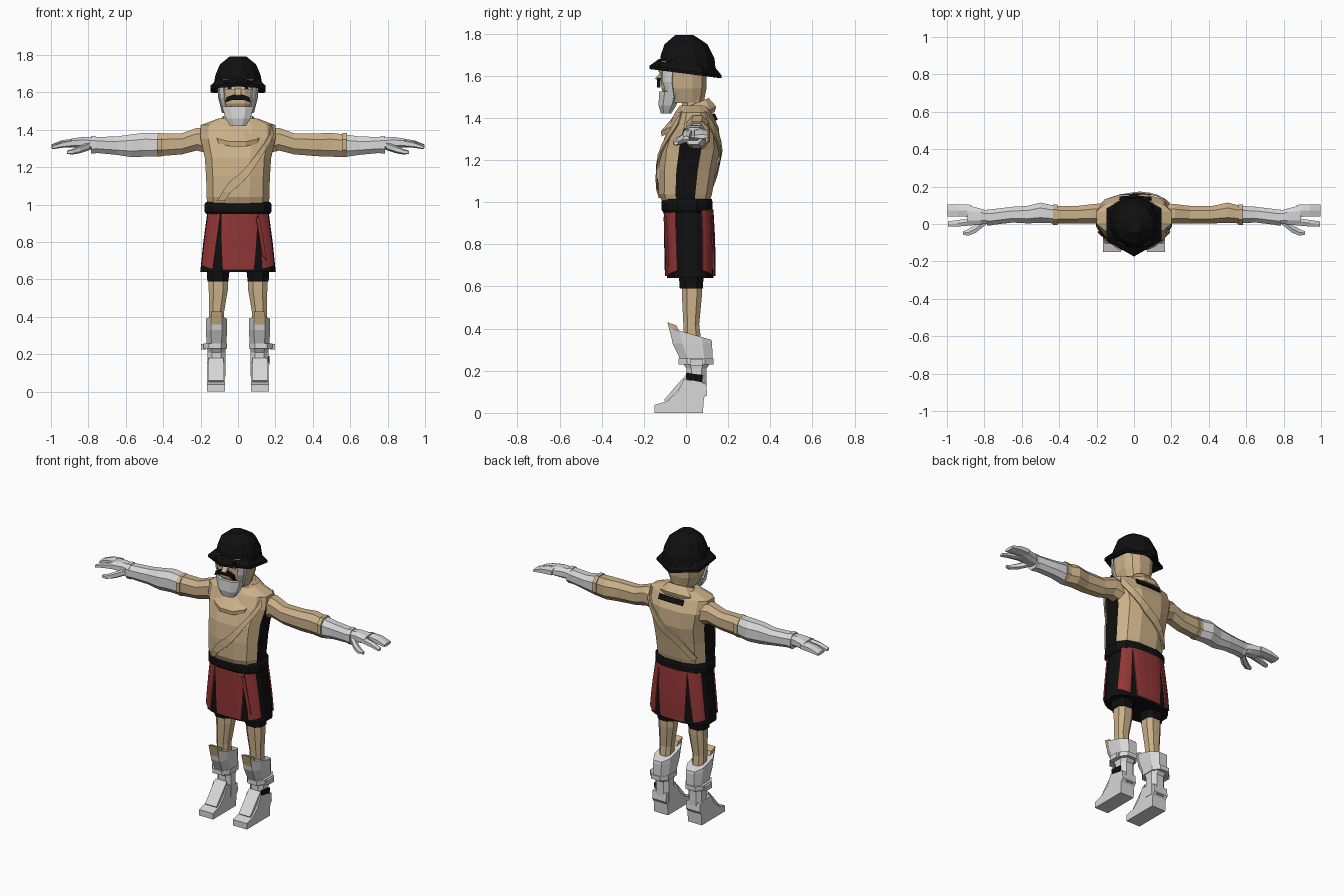
import bpy, bmesh, math
from mathutils import Vector

if "Cube" in bpy.data.objects:
    bpy.data.objects.remove(bpy.data.objects["Cube"])


def material(name, rgb):
    m = bpy.data.materials.new(name)
    m.diffuse_color = (*rgb, 1)
    m.use_nodes = True
    m.node_tree.nodes["Principled BSDF"].inputs["Base Color"].default_value = m.diffuse_color
    return m


TAN = material("tan_cloth", (0.60, 0.44, 0.25))
WHITE = material("pale_grey", (0.69, 0.69, 0.69))
BLACK = material("black", (0.005, 0.005, 0.005))
RED = material("red_cloth", (0.29, 0.037, 0.037))


def finish(name, bm, *mats):
    bmesh.ops.recalc_face_normals(bm, faces=bm.faces)
    me = bpy.data.meshes.new(name)
    bm.to_mesh(me)
    bm.free()
    for m in mats:
        me.materials.append(m)
    ob = bpy.data.objects.new(name, me)
    bpy.context.collection.objects.link(ob)
    return ob


def rounded(a, p):
    c, s = math.cos(a), math.sin(a)
    return math.copysign(abs(c) ** p, c), math.copysign(abs(s) ** p, s)


def loft(name, rings, mats, n=8, p=0.8, axis="z", rule=None):
    """Rings: (x, y, z, half width, half depth, tilt) across z or x."""
    bm = bmesh.new()
    rows = []
    for x, y, z, r1, r2, tilt in rings:
        row = []
        for i in range(n):
            c, s = rounded((i + 0.5) * math.tau / n, p)
            co = (x + r1 * c, y + r2 * s, z + tilt * s) if axis == "z" else (x, y + r1 * c, z + r2 * s)
            row.append(bm.verts.new(co))
        rows.append(row)
    for a, b in zip(rows, rows[1:]):
        for i in range(n):
            bm.faces.new((a[i], a[(i + 1) % n], b[(i + 1) % n], b[i]))
    bm.faces.new(rows[0])
    bm.faces.new(rows[-1])
    bm.normal_update()
    if rule:
        for f in bm.faces:
            f.material_index = rule(f)
    return finish(name, bm, *mats)


def prism(name, pts, lo, hi, mat, axis="x"):
    """Flat outline pushed along x (outline in y,z) or along y (outline in x,z)."""
    bm = bmesh.new()
    put = lambda k, q: (k, q[0], q[1]) if axis == "x" else (q[0], k, q[1])
    a, b = ([bm.verts.new(put(k, q)) for q in pts] for k in (lo, hi))
    bm.faces.new(a)
    bm.faces.new(b)
    for i in range(len(pts)):
        j = (i + 1) % len(pts)
        bm.faces.new((a[i], a[j], b[j], b[i]))
    return finish(name, bm, mat)


def surface(rings, a, z, p, off):
    """Point on a vertical loft at an angle and height, pushed out by off."""
    z = min(max(z, rings[0][2]), rings[-1][2])
    for lo, hi in zip(rings, rings[1:]):
        if z <= hi[2]:
            break
    t = (z - lo[2]) / (hi[2] - lo[2])
    x, y, _, r1, r2, _ = (u + (v - u) * t for u, v in zip(lo, hi))
    c, s = rounded(math.radians(a), p)
    return (x + (r1 + off) * c, y + (r2 + off) * s, z)


def panel(name, rings, corners, mat, p=0.8, off=0.008, nu=5, nv=3):
    """Cloth panel over a loft; corners are (angle, z), in order around it."""
    bm = bmesh.new()
    c = [Vector(q) for q in corners]
    grid = []
    for i in range(nu + 1):
        u = i / nu
        lo, hi = c[0].lerp(c[1], u), c[3].lerp(c[2], u)
        grid.append([bm.verts.new(surface(rings, *lo.lerp(hi, j / nv), p, off)) for j in range(nv + 1)])
    for i in range(nu):
        for j in range(nv):
            bm.faces.new((grid[i][j], grid[i + 1][j], grid[i + 1][j + 1], grid[i][j + 1]))
    ob = finish(name, bm, mat)
    mod = ob.modifiers.new("thickness", "SOLIDIFY")
    mod.thickness, mod.offset = 0.008, 0
    return ob


# Tunic with black side strips
torso = [(0, 0, 1.00, .17, .115, 0), (0, -.003, 1.04, .172, .13, 0), (0, .005, 1.15, .175, .14, 0),
         (0, .02, 1.25, .182, .145, 0), (0, .035, 1.35, .205, .125, 0), (0, .035, 1.425, .205, .09, 0),
         (0, .04, 1.46, .11, .07, 0)]
loft("tunic", torso, (TAN, BLACK), 12, .75,
     rule=lambda f: int(abs(f.normal.x) > .85 and f.calc_center_median().z < 1.3))

# Diagonal sash, front and back
panel("sash_front", torso, [(-30, 1.43), (-122, 1.02), (-108, 1.02), (-30, 1.37)], TAN, .75, .006, 8, 1)
panel("sash_back", torso, [(30, 1.43), (140, 1.06), (128, 1.04), (30, 1.36)], TAN, .75, .006, 8, 1)
panel("back_slot", torso, [(70, 1.42), (105, 1.42), (105, 1.39), (70, 1.39)], BLACK, .75, .006, 2, 1)

# Draped collar
loft("collar", [(0, .01, 1.37, .14, .13, .06), (0, .012, 1.395, .145, .135, .06),
                (0, .025, 1.43, .115, .105, .045), (0, .035, 1.465, .08, .075, .03)], (TAN,), 12, .9)

# Belt, skirt lining and red panels
loft("belt", [(0, .005, .95, .175, .115, 0), (0, .005, .965, .185, .125, 0),
              (0, .005, 1.00, .185, .125, 0), (0, .005, 1.015, .175, .12, 0)], (BLACK,), 12, .75)
skirt = [(0, .02, .64, .205, .112, 0), (0, .018, .80, .188, .114, 0), (0, .012, .97, .165, .11, 0)]
loft("skirt_lining", skirt, (BLACK,), 16, .75)
for word, s in (("front", -1), ("back", 1)):
    for part, cs in (("middle", [(58, .965), (116, .965), (107, .65), (72, .65)]),
                     ("left", [(26, .965), (58, .965), (58, .655), (24, .675)]),
                     ("right", [(116, .965), (154, .965), (156, .675), (124, .655)])):
        panel(f"skirt_{word}_{part}", skirt, [(a * s, z) for a, z in cs], RED, .75, .004)
panel("skirt_ribbon", skirt, [(-65, .93), (-58, .93), (-50, .70), (-58, .73)], RED, .75, .014, 2, 3)

# Head, neck and beard
head = [(0, 0, 1.47, .07, .085, 0), (0, -.01, 1.54, .095, .11, 0), (0, -.01, 1.67, .105, .113, 0)]
loft("head", head, (TAN,), 12, .75)
loft("neck", [(0, .035, 1.40, .075, .06, 0), (0, .035, 1.54, .06, .055, 0)], (TAN,))
loft("beard", [(0, -.095, 1.42, .045, .026, 0), (0, -.088, 1.46, .07, .045, 0),
               (0, -.075, 1.525, .09, .056, .0)], (WHITE,), 8, .8)
prism("nose", [(-.11, 1.63), (-.148, 1.585), (-.11, 1.575)], -.016, .016, TAN)
prism("moustache", [(-.07, 1.545), (-.06, 1.575), (-.02, 1.59), (.02, 1.59), (.06, 1.575),
                    (.07, 1.545), (.03, 1.56), (-.03, 1.56)], -.137, -.12, BLACK, "y")
for s, w in ((-1, "right"), (1, "left")):
    mid = -90 + s * 52
    panel(f"{w}_sideburn", head, [(mid - 14, 1.65), (mid + 14, 1.65), (mid + 14, 1.49), (mid - 14, 1.49)],
          WHITE, .75, .006, 3, 2)
    panel(f"{w}_strap", head, [(-90 + s * 62, 1.65), (-90 + s * 72, 1.65), (-90 + s * 66, 1.49), (-90 + s * 58, 1.49)],
          WHITE, .75, .01, 1, 2)
    x = s * .045
    prism(f"{w}_eye", [(x - .025, 1.615), (x + .025, 1.615), (x + .025, 1.64), (x - .025, 1.64)],
          -.128, -.12, WHITE, "y")
    prism(f"{w}_pupil", [(x - .01, 1.617), (x + .01, 1.617), (x + .01, 1.638), (x - .01, 1.638)],
          -.131, -.126, BLACK, "y")
    prism(f"{w}_brow", [(x - .03, 1.638), (x + .03, 1.638), (x + .03, 1.655), (x - .03, 1.655)],
          -.134, -.12, BLACK, "y")

# Helmet: faceted dome and drooping six-sided brim
loft("helmet_dome", [(0, .008, 1.635, .135, .138, -.015), (0, .008, 1.69, .125, .132, -.01),
                     (0, 0, 1.75, .10, .105, 0), (0, -.008, 1.793, .045, .045, 0)], (BLACK,), 12, 1)
bm = bmesh.new()
rows = []
for r, z, tilt in ((.125, 1.67, -.01), (.171, 1.625, -.022), (.171, 1.61, -.022), (.11, 1.635, -.01)):
    angles = [math.radians(60 * i + 30) for i in range(6)]
    rows.append([bm.verts.new((r * math.cos(a), r * math.sin(a) - .003,
                               z + tilt * math.sin(a))) for a in angles])
for k in range(4):
    a, b = rows[k], rows[(k + 1) % 4]
    for i in range(6):
        bm.faces.new((a[i], a[(i + 1) % 6], b[(i + 1) % 6], b[i]))
finish("helmet_brim", bm, BLACK)

arm = [(.16, .055, 1.34, .06, .07, 0), (.22, .055, 1.35, .055, .065, 0), (.30, .05, 1.325, .05, .06, 0),
       (.42, .05, 1.32, .05, .065, 0), (.50, .06, 1.32, .058, .068, 0), (.57, .05, 1.315, .05, .065, 0),
       (.65, .05, 1.315, .045, .052, 0), (.775, .035, 1.32, .045, .045, 0)]
for s, w, cuff in ((-1, "right", .42), (1, "left", .57)):
    flip = lambda rings: [(r[0] * s, *r[1:]) for r in rings]
    # Arm: tan sleeve, then a pale bracer
    loft(f"{w}_arm", flip(arm), (TAN, WHITE), 8, .85, "x",
         lambda f: int(abs(f.calc_center_median().x) > cuff))
    for x, r, m, part in ((cuff, .066, TAN, "sleeve_cuff"), (.775, .05, WHITE, "glove_cuff")):
        loft(f"{w}_{part}", flip([(x - .012, .05 if x < .7 else .035, 1.32, r * .9, r, 0),
                                  (x + .012, .05 if x < .7 else .035, 1.32, r * .9, r, 0)]), (m,), 8, .85, "x")
    # Hand, two finger groups and thumb
    loft(f"{w}_palm", flip([(.77, .035, 1.325, .035, .035, 0), (.82, .04, 1.33, .045, .035, 0),
                            (.89, .045, 1.33, .058, .025, 0)]), (WHITE,), 8, .8, "x")
    loft(f"{w}_fingers", flip([(.87, .07, 1.33, .036, .023, 0), (.94, .073, 1.325, .036, .02, 0),
                               (.998, .072, 1.312, .036, .01, 0)]), (WHITE,), 6, .7, "x")
    loft(f"{w}_first_finger", flip([(.87, .012, 1.33, .022, .02, 0), (.94, .004, 1.32, .019, .016, 0),
                                    (.995, .0, 1.305, .015, .009, 0)]), (WHITE,), 6, .7, "x")
    loft(f"{w}_thumb", flip([(.79, .02, 1.315, .025, .022, 0), (.845, -.025, 1.295, .024, .02, 0),
                             (.885, -.045, 1.283, .02, .015, 0), (.915, -.048, 1.28, .01, .009, 0)]),
         (WHITE,), 6, .8, "x")
    # Shorts leg and bare leg
    loft(f"{w}_shorts", [(s * .108, .025, .59, .06, .058, 0), (s * .10, .025, .75, .07, .07, 0)], (BLACK,))
    loft(f"{w}_leg", [(s * .115, .03, .34, .04, .045, 0), (s * .115, .025, .42, .042, .04, 0),
                      (s * .105, .028, .55, .055, .05, 0), (s * .105, .028, .64, .055, .052, 0)], (TAN,))
    # Boot shaft, strap, foot and knee flap
    loft(f"{w}_boot_shaft", [(s * .115, .05, .08, .05, .05, 0), (s * .115, .05, .21, .05, .05, 0),
                             (s * .115, .05, .25, .056, .08, 0), (s * .115, .03, .33, .06, .10, .0),
                             (s * .115, .022, .375, .06, .105, .03 * -1)], (WHITE,), 8, .75)
    loft(f"{w}_boot_strap", [(s * .122, .048, .23, .066, .088, 0), (s * .122, .048, .258, .066, .088, 0)],
         (WHITE,), 8, .75)
    prism(f"{w}_strap_buckle", [(.02, .225), (.08, .225), (.08, .255), (.02, .255)],
          s * .17, s * .198, WHITE)
    prism(f"{w}_foot", [(-.15, 0), (.08, 0), (.085, .07), (.10, .09), (.095, .14), (-.01, .16),
                        (-.04, .10), (-.09, .055), (-.15, .038)], s * .07, s * .167, WHITE)
    prism(f"{w}_instep_plate", [(-.095, .05), (-.035, .11), (0, .16), (0, .18), (-.05, .125), (-.105, .06)],
          s * .078, s * .158, WHITE)
    prism(f"{w}_knee_flap", [(-.088, .43), (-.045, .415), (-.02, .36), (-.07, .36)],
          s * .085, s * .145, TAN)

# Dark patch on the outside of the left boot
prism("boot_patch", [(0, .16), (.075, .145), (.08, .18), (0, .19)], .163, .169, BLACK)
